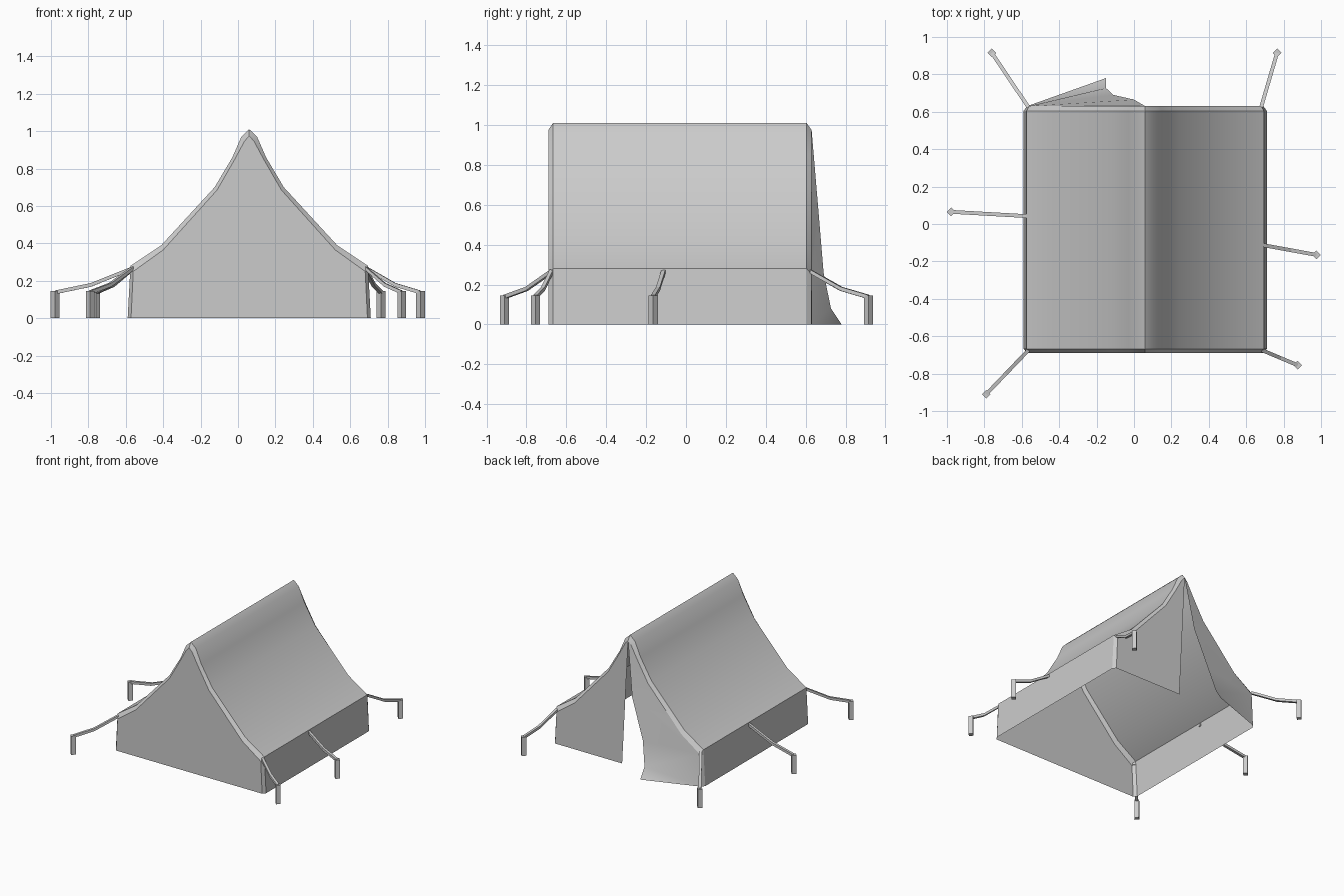
import bpy, bmesh, math
from mathutils import Vector

if "Cube" in bpy.data.objects:
    bpy.data.objects.remove(bpy.data.objects["Cube"])

CX = 0.06  # ridge line of the tent
# half profiles (offset from ridge, height), ridge to ground
OUTER = [(0, 1.01), (0.042, 0.97), (0.09, 0.86), (0.185, 0.70), (0.47, 0.39), (0.635, 0.28), (0.65, 0)]
INNER = [(0, 0.975), (0.026, 0.945), (0.077, 0.85), (0.172, 0.685), (0.46, 0.365), (0.62, 0.25), (0.632, 0)]


def half(profile, y, side):
    return [Vector((CX + side * x, y, z)) for x, z in profile]


def full(profile, y):
    return half(profile, y, -1)[::-1] + half(profile, y, 1)[1:]


def mesh_object(name, faces, angle=30, closed=False):
    bm = bmesh.new()
    for f in faces:
        bm.faces.new([bm.verts.new(p) for p in f])
    bmesh.ops.remove_doubles(bm, verts=bm.verts, dist=0.0005)
    if closed:
        bmesh.ops.recalc_face_normals(bm, faces=bm.faces)
    me = bpy.data.meshes.new(name)
    bm.to_mesh(me)
    bm.free()
    ob = bpy.data.objects.new(name, me)
    bpy.context.collection.objects.link(ob)
    if angle:
        bpy.ops.object.select_all(action='DESELECT')
        ob.select_set(True)
        bpy.context.view_layer.objects.active = ob
        bpy.ops.object.shade_smooth_by_angle(angle=math.radians(angle))
    return ob


def loft(rings, closed=False):
    faces = []
    for a, b in zip(rings, rings[1:]):
        n = len(a)
        for i in range(n if closed else n - 1):
            j = (i + 1) % n
            faces.append([a[i], a[j], b[j], b[i]])
    return faces


# canvas: roof, side walls and bevelled hems, with a closed front
front = full(INNER, -0.69)
canvas = loft([front, full(OUTER, -0.667), full(OUTER, 0.605), full(INNER, 0.63)])
canvas.append(front[::-1])
mesh_object("tent_canvas", canvas, closed=True)

# right door: hangs flat
right = half(INNER, 0.63, 1)
mesh_object("right_door", [right + [Vector((0.11, 0.632, 0))]], 0)

# left door: pulled open, its lower corner flaring outwards
A = half(INNER, 0.63, -1)
E = [Vector(p) for p in [(0.0, 0.665, 0.56), (-0.11, 0.69, 0.26), (-0.15, 0.727, 0.08), (-0.15, 0.78, 0)]]
door = [[A[0], E[0], A[3], A[2], A[1]], [A[3], E[0], E[1], A[5], A[4]],
        [A[5], E[1], E[2], A[6]], [A[6], E[2], E[3]]]
mesh_object("left_door", door, 30)

# guy ropes and pegs: (rope start x, y), (peg x, y)
guys = [((-0.565, 0.625), (-0.76, 0.915)), ((0.68, 0.625), (0.765, 0.915)),
        ((-0.57, 0.042), (-0.978, 0.065)), ((0.69, -0.113), (0.975, -0.165)),
        ((-0.565, -0.675), (-0.79, -0.91)), ((0.685, -0.675), (0.875, -0.755))]
for k, (s, p) in enumerate(guys, 1):
    a, m, b = (Vector((s[0] + (p[0] - s[0]) * t, s[1] + (p[1] - s[1]) * t, z))
               for t, z in ((0, 0.265), (0.53, 0.178), (1, 0.138)))
    d = (b - a).to_2d().normalized()
    w = Vector((-d.y, d.x, 0)) * 0.01
    h = Vector((0, 0, 0.01))
    rings = [[c + w + h, c - w + h, c - w - h, c + w - h] for c in (a, m, b)]
    mesh_object(f"guy_rope_{k}", loft(rings, True) + [rings[0], rings[-1]], 0, True)

    r = 0.0235
    rings = [[Vector((p[0] + r * dx, p[1] + r * dy, z)) for dx, dy in ((1, 0), (0, 1), (-1, 0), (0, -1))]
             for z in (0, 0.145)]
    mesh_object(f"peg_{k}", loft(rings, True) + rings, 0, True)
